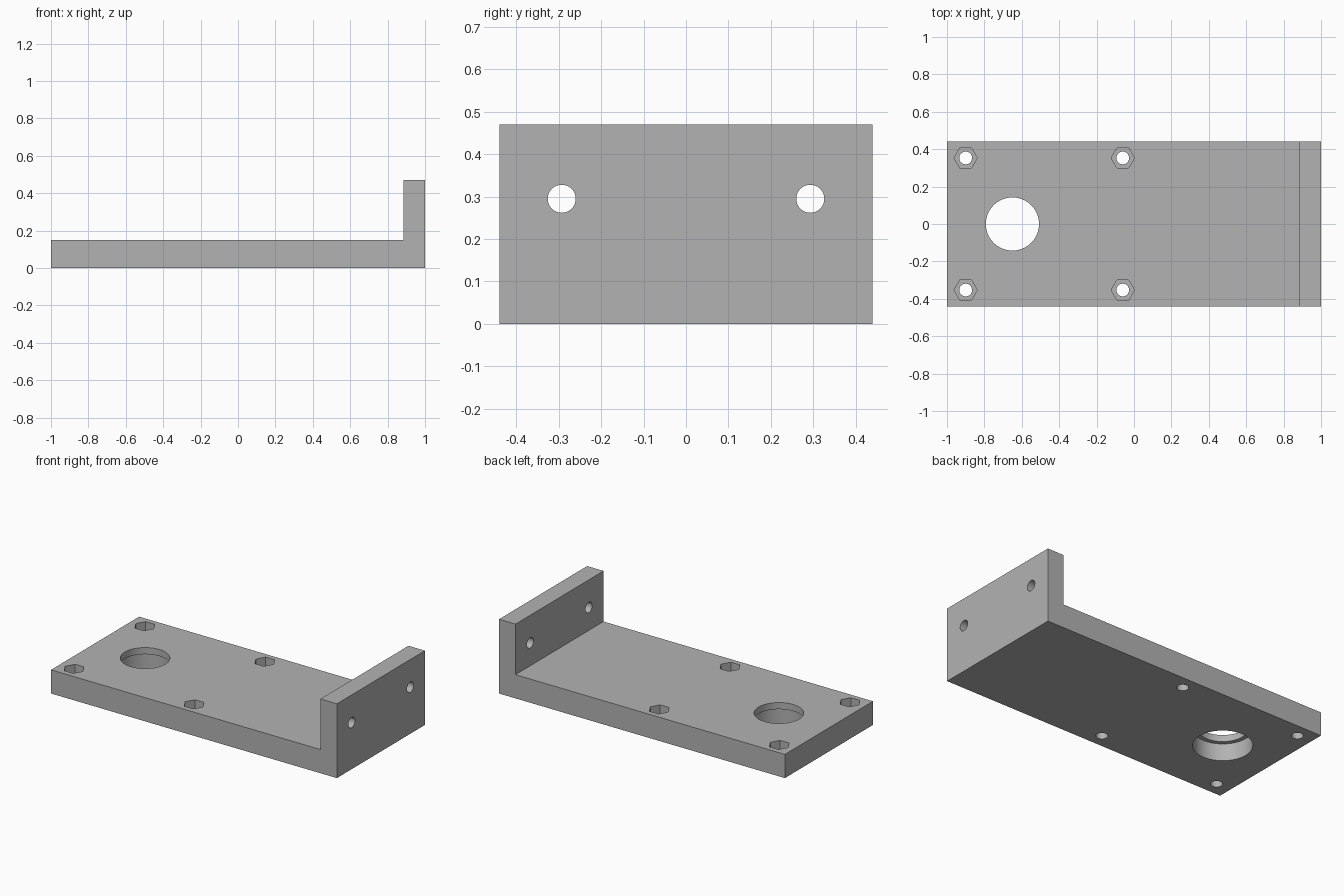
import bpy
import bmesh
from math import radians
from mathutils import Matrix

cube = bpy.data.objects.get("Cube")
if cube:
    bpy.data.objects.remove(cube, do_unlink=True)

LENGTH, WIDTH, BASE, HEIGHT = 2.0, 0.88, 0.15, 0.47
WALL_X = 0.885

grey = bpy.data.materials.new("grey plastic")
grey.use_nodes = True
colour = (0.45, 0.45, 0.45, 1)
grey.diffuse_color = colour
grey.node_tree.nodes["Principled BSDF"].inputs["Base Color"].default_value = colour


def add_object(name, bm):
    mesh = bpy.data.meshes.new(name)
    bmesh.ops.recalc_face_normals(bm, faces=bm.faces)
    bm.to_mesh(mesh)
    bm.free()
    mesh.materials.append(grey)
    obj = bpy.data.objects.new(name, mesh)
    bpy.context.collection.objects.link(obj)
    return obj


# L-shaped bracket, extruded across its width
bm = bmesh.new()
end = LENGTH / 2
profile = [(-end, 0), (end, 0), (end, HEIGHT), (WALL_X, HEIGHT), (WALL_X, BASE), (-end, BASE)]
side = bm.faces.new([bm.verts.new((x, -WIDTH / 2, z)) for x, z in profile])
swept = bmesh.ops.extrude_face_region(bm, geom=[side])["geom"]
bmesh.ops.translate(bm, vec=(0, WIDTH, 0), verts=[v for v in swept if isinstance(v, bmesh.types.BMVert)])
bracket = add_object("bracket", bm)
cutters = []


def cut(name, centre, radius, depth, sides=48, along_x=False):
    """Cut a round or many-sided hole centred on a point."""
    bm = bmesh.new()
    turn = Matrix.Rotation(radians(90), 4, "Y") if along_x else Matrix.Rotation(radians(90), 4, "Z")
    bmesh.ops.create_cone(bm, cap_ends=True, segments=sides, radius1=radius, radius2=radius,
                          depth=depth, matrix=Matrix.Translation(centre) @ turn)
    cutter = add_object(name, bm)
    cutter.hide_render = True
    cutters.append(cutter)
    mod = bracket.modifiers.new(name, "BOOLEAN")
    mod.operation, mod.solver, mod.object = "DIFFERENCE", "EXACT", cutter


# Bearing seat: wide bore from below, narrower lip at the top
LIP = 0.042
cut("bearing_lip_cutter", (-0.65, 0, BASE / 2), 0.142, 1, 64)
cut("bearing_seat_cutter", (-0.65, 0, (BASE - LIP) - 0.2), 0.169, 0.4, 64)

for y in (-0.353, 0.353):
    for x in (-0.9, -0.06):
        # Bolt hole with a hexagonal nut pocket on top
        cut("bolt_hole_cutter", (x, y, BASE / 2), 0.034, 1, 32)
        cut("nut_pocket_cutter", (x, y, BASE), 0.062, 0.12, 6)

# Mounting holes through the upright wall
for y in (-0.293, 0.293):
    cut("wall_hole_cutter", (0.94, y, 0.295), 0.033, 0.4, 32, along_x=True)

# Bake the cuts and drop the cutters
bpy.context.view_layer.update()
graph = bpy.context.evaluated_depsgraph_get()
finished = bpy.data.meshes.new_from_object(bracket.evaluated_get(graph))
bracket.modifiers.clear()
bracket.data = finished
finished.materials.clear()
finished.materials.append(grey)
for polygon in finished.polygons:
    polygon.material_index = 0
for cutter in cutters:
    bpy.data.objects.remove(cutter, do_unlink=True)

bpy.ops.object.select_all(action="DESELECT")
bracket.select_set(True)
bpy.context.view_layer.objects.active = bracket
bpy.ops.object.shade_smooth_by_angle(angle=radians(30))
